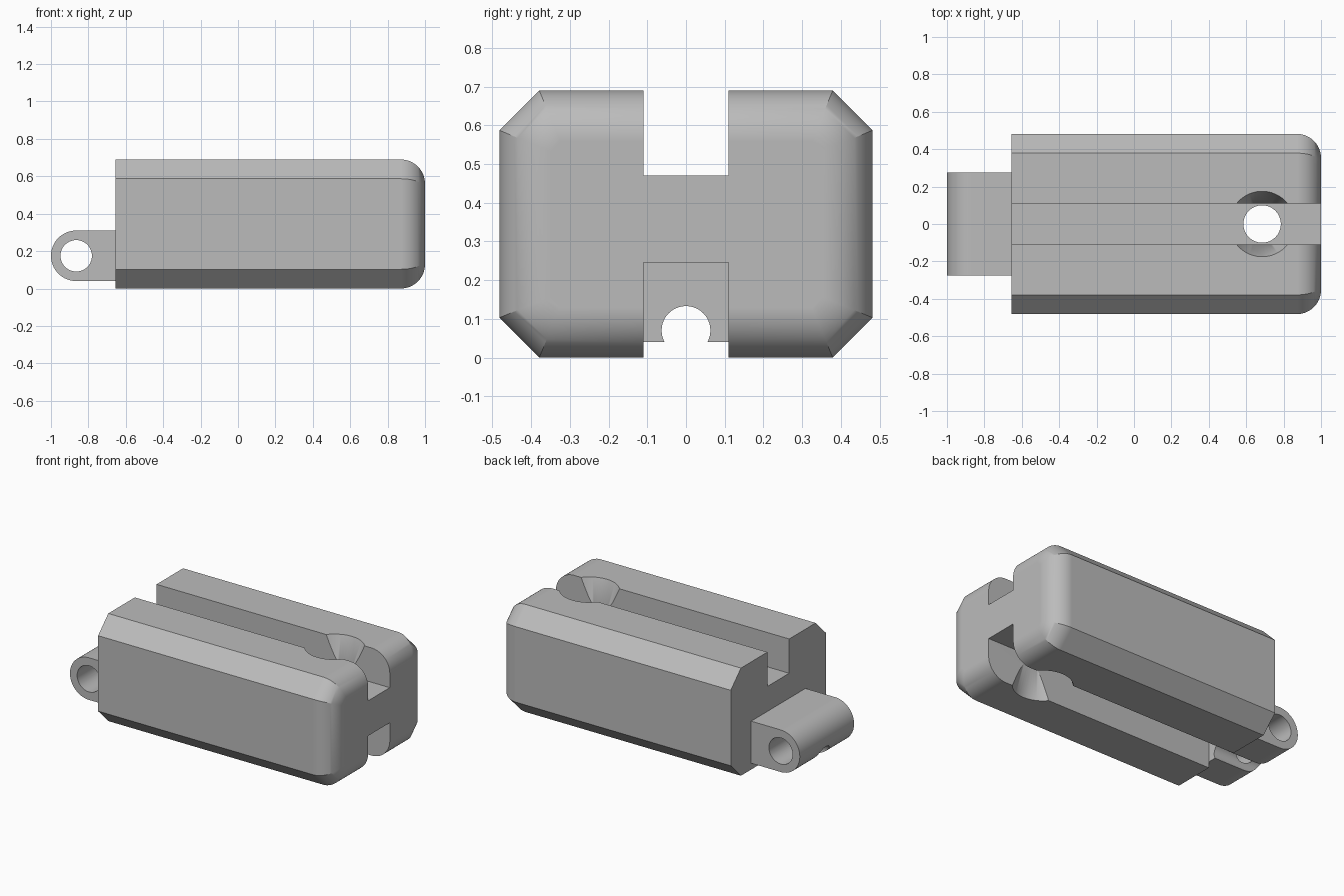
import bpy, bmesh, math
from mathutils import Vector, Matrix

cube = bpy.data.objects.get("Cube")
if cube:
    bpy.data.objects.remove(cube, do_unlink=True)

grey = bpy.data.materials.new("plain_grey")
grey.use_nodes = True
grey.diffuse_color = (0.5, 0.5, 0.5, 1)
grey.node_tree.nodes["Principled BSDF"].inputs["Base Color"].default_value = (0.5, 0.5, 0.5, 1)


def loft(name, rings):
    """Skin a closed solid through a list of matching point rings."""
    bm = bmesh.new()
    loops = [[bm.verts.new(p) for p in ring] for ring in rings]
    n = len(loops[0])
    for a, b in zip(loops, loops[1:]):
        for i in range(n):
            j = (i + 1) % n
            bm.faces.new((a[i], a[j], b[j], b[i]))
    bm.faces.new(loops[0])
    bm.faces.new(loops[-1])
    bmesh.ops.recalc_face_normals(bm, faces=bm.faces)
    mesh = bpy.data.meshes.new(name)
    bm.to_mesh(mesh)
    bm.free()
    obj = bpy.data.objects.new(name, mesh)
    bpy.context.collection.objects.link(obj)
    mesh.materials.append(grey)
    return obj


def lathe(name, profile, segments=64):
    """Solid of revolution about z from (radius, z) pairs."""
    angles = [2 * math.pi * i / segments for i in range(segments)]
    return loft(name, [[(r * math.cos(a), r * math.sin(a), z) for a in angles] for r, z in profile])


def block(name, x, y, z):
    return loft(name, [[(x[0], y[0], h), (x[1], y[0], h), (x[1], y[1], h), (x[0], y[1], h)] for h in z])


def cut(obj, cutter):
    """Subtract the cutter, then remove it."""
    mod = obj.modifiers.new("cut", 'BOOLEAN')
    mod.operation, mod.solver, mod.object = 'DIFFERENCE', 'EXACT', cutter
    cutter.hide_render = True
    bpy.context.view_layer.objects.active = obj
    bpy.ops.object.modifier_apply(modifier=mod.name)
    bpy.data.objects.remove(cutter, do_unlink=True)


def finish(obj):
    bpy.ops.object.select_all(action='DESELECT')
    obj.select_set(True)
    bpy.context.view_layer.objects.active = obj
    bpy.ops.object.shade_smooth_by_angle(angle=math.radians(28))
    mod = obj.modifiers.new("even_shading", 'WEIGHTED_NORMAL')
    mod.keep_sharp = True


# Body: chamfered section, with the whole rim of the +x end rounded over
BACK, TIP, WIDE, TALL, CHAMFER, ROUND = -0.655, 1.0, 0.482, 0.69, 0.103, 0.13


def section(x, inset):
    w, h = WIDE - inset, TALL / 2 - inset
    c = CHAMFER - inset * (2 - math.sqrt(2))
    corners = [(w, h - c), (w - c, h), (c - w, h), (-w, h - c)]
    corners += [(-y, -z) for y, z in corners]
    return [(x, y, z + TALL / 2) for y, z in corners]


rings = [section(BACK, 0)]
for i in range(17):
    a = math.pi / 2 * i / 16
    rings.append(section(TIP - ROUND + ROUND * math.sin(a), ROUND * (1 - math.cos(a))))
body = loft("body", rings)

# Lengthwise slots above and below the web
SLOT, WEB = 0.11, (0.245, 0.47)
cut(body, block("top_slot", (-1, 1.2), (-SLOT, SLOT), (WEB[1], 1)))
cut(body, block("bottom_slot", (-1, 1.2), (-SLOT, SLOT), (-0.3, WEB[0])))

# Upright hole that flares towards the top and the bottom
HOLE, FLARE = 0.1, 0.175
top_slope = (FLARE - HOLE) / (TALL - WEB[1])
low_slope = (FLARE - HOLE) / WEB[0]
hole = lathe("flared_hole", [(FLARE + 0.1 * low_slope, -0.1), (HOLE, WEB[0]),
                             (HOLE, WEB[1]), (FLARE + 0.1 * top_slope, TALL + 0.1)])
hole.data.transform(Matrix.Translation((0.685, 0, 0)))
cut(body, hole)
finish(body)

# Hinge lug: straight tongue with a round nose
R, CX, CZ, HALF = 0.135, -0.865, 0.175, 0.275
outline = [(BACK, CZ - R), (BACK, CZ + R)]
for i in range(33):
    a = math.pi / 2 + math.pi * i / 32
    outline.append((CX + R * math.cos(a), CZ + R * math.sin(a)))
lug = loft("hinge_lug", [[(x, y, z) for x, z in outline] for y in (-HALF, HALF)])

# Pin hole across the lug, and cord channel along its underside
for name, radius, axis, centre in (("pin_hole", 0.084, 'X', (CX, 0, CZ)),
                                   ("cord_channel", 0.063, 'Y', (-0.8, 0, 0.07))):
    drill = lathe(name, [(radius, -0.5), (radius, 0.5)], 48)
    drill.data.transform(Matrix.Translation(centre) @ Matrix.Rotation(math.pi / 2, 4, axis))
    cut(lug, drill)
finish(lug)
